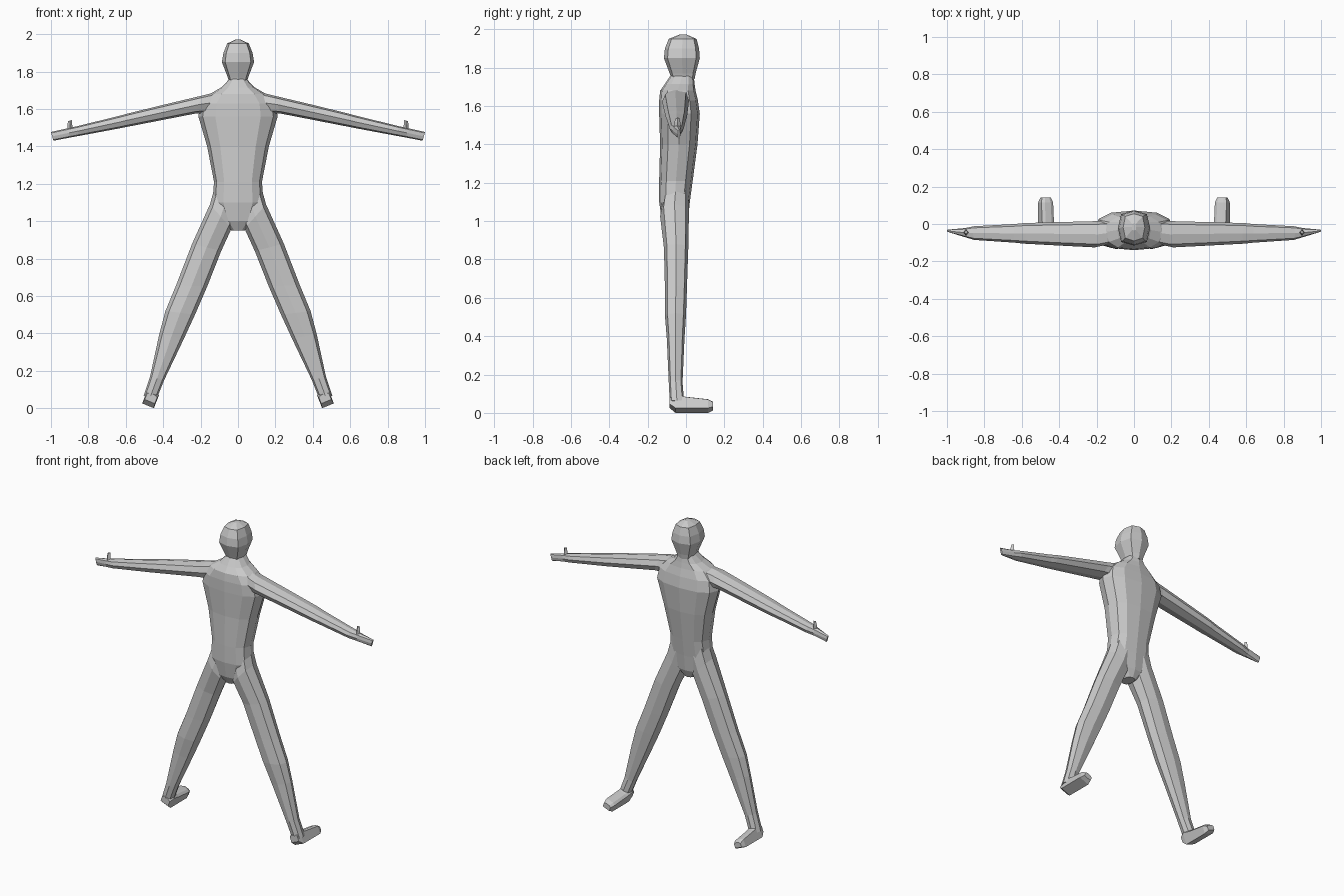
import bpy, bmesh, math

skin = bpy.data.materials.new("plain grey")
skin.diffuse_color = (0.6, 0.6, 0.6, 1)


def loft(name, rings, mirror=False):
    """Skin a list of equal-length point rings and cap both ends."""
    bm = bmesh.new()
    vs = [[bm.verts.new(p) for p in r] for r in rings]
    n = len(vs[0])
    for a, b in zip(vs, vs[1:]):
        for i in range(n):
            j = (i + 1) % n
            bm.faces.new((a[i], a[j], b[j], b[i]))
    bm.faces.new(vs[0])
    bm.faces.new(vs[-1])
    bmesh.ops.recalc_face_normals(bm, faces=bm.faces)
    me = bpy.data.meshes.new(name)
    bm.to_mesh(me)
    bm.free()
    me.materials.append(skin)
    ob = bpy.data.objects.new(name, me)
    bpy.context.collection.objects.link(ob)
    if mirror:
        ob.modifiers.new("mirror", 'MIRROR').use_mirror_merge = False
    return ob


def sections(rows, n, power=0.8):
    """Rounded sections; each row is (x1, z1, x2, z2, y_front, y_back)."""
    out = []
    for x1, z1, x2, z2, y0, y1 in rows:
        ring = []
        for i in range(n):
            t = 2 * math.pi * i / n
            c, s = math.cos(t), math.sin(t)
            c = math.copysign(abs(c) ** power, c)
            s = math.copysign(abs(s) ** power, s)
            ring.append(((x1 + x2) / 2 + c * (x2 - x1) / 2,
                         (y0 + y1) / 2 + s * (y1 - y0) / 2,
                         (z1 + z2) / 2 + c * (z2 - z1) / 2))
        out.append(ring)
    return out


def level(rows):
    """Horizontal symmetric sections from (z, half_width, y_front, y_back)."""
    return [(-w, z, w, z, a, b) for z, w, a, b in rows]


# Torso from crotch to neck
loft("torso", sections(level([
    (0.95, 0.035, -0.10, -0.01), (1.00, 0.09, -0.125, 0.01),
    (1.10, 0.137, -0.14, 0.02), (1.21, 0.128, -0.14, 0.035),
    (1.40, 0.165, -0.135, 0.06), (1.56, 0.212, -0.14, 0.072),
    (1.63, 0.20, -0.14, 0.062), (1.68, 0.15, -0.135, 0.05),
    (1.715, 0.09, -0.11, 0.045), (1.76, 0.046, -0.08, 0.04)]), 12))

# Head
loft("head", sections(level([
    (1.74, 0.046, -0.075, 0.045), (1.77, 0.055, -0.085, 0.05),
    (1.85, 0.086, -0.115, 0.072), (1.90, 0.078, -0.11, 0.068),
    (1.95, 0.058, -0.09, 0.055), (1.972, 0.012, -0.035, 0.005)]), 8, 0.65))

# Arms tapering into flat hands
loft("arm", sections([
    (0.08, 1.70, 0.10, 1.58, -0.10, 0.02),
    (0.19, 1.672, 0.23, 1.575, -0.125, 0.015),
    (0.40, 1.622, 0.41, 1.54, -0.115, 0.01),
    (0.58, 1.578, 0.60, 1.503, -0.105, 0.005),
    (0.64, 1.562, 0.63, 1.497, -0.10, 0.0),
    (0.86, 1.508, 0.85, 1.456, -0.085, -0.012),
    (0.91, 1.497, 0.90, 1.447, -0.07, -0.022),
    (1.00, 1.477, 0.987, 1.43, -0.043, -0.03)], 8), True)

# Thumbs
loft("thumb", sections([
    (0.882, 1.48, 0.912, 1.48, -0.065, -0.028),
    (0.887, 1.52, 0.912, 1.515, -0.06, -0.03),
    (0.888, 1.54, 0.908, 1.535, -0.052, -0.035)], 4, 1), True)

# Legs from hip to ankle
loft("leg", sections([
    (0.0, 1.04, 0.125, 1.18, -0.12, 0.015),
    (0.035, 0.96, 0.15, 1.09, -0.135, 0.015),
    (0.09, 0.84, 0.245, 0.88, -0.115, 0.012),
    (0.165, 0.65, 0.33, 0.66, -0.11, 0.005),
    (0.23, 0.50, 0.388, 0.52, -0.11, 0.0),
    (0.29, 0.37, 0.42, 0.40, -0.10, -0.008),
    (0.395, 0.15, 0.47, 0.17, -0.09, -0.018),
    (0.435, 0.05, 0.505, 0.065, -0.085, -0.01)], 8), True)

# Feet: tilted wedges reaching to +y, rows are (y, sole lift, top height, width)
feet = []
for y, lift, top, w in [(-0.085, 0.025, 0.06, 0.058), (-0.055, 0.0, 0.075, 0.068),
                        (0.0, 0.0, 0.062, 0.068), (0.115, 0.0, 0.048, 0.068),
                        (0.142, 0.01, 0.035, 0.05)]:
    ring = []
    for u, h in ((-w / 2, lift), (w / 2, lift), (w / 2, top),
                 (w / 4, top + 0.008), (-w / 4, top + 0.008), (-w / 2, top)):
        # lean the foot along the leg
        ring.append((0.481 + u * 0.92 - h * 0.36, y, 0.013 + u * 0.38 + h * 0.92))
    feet.append(ring)
loft("foot", feet, True)
